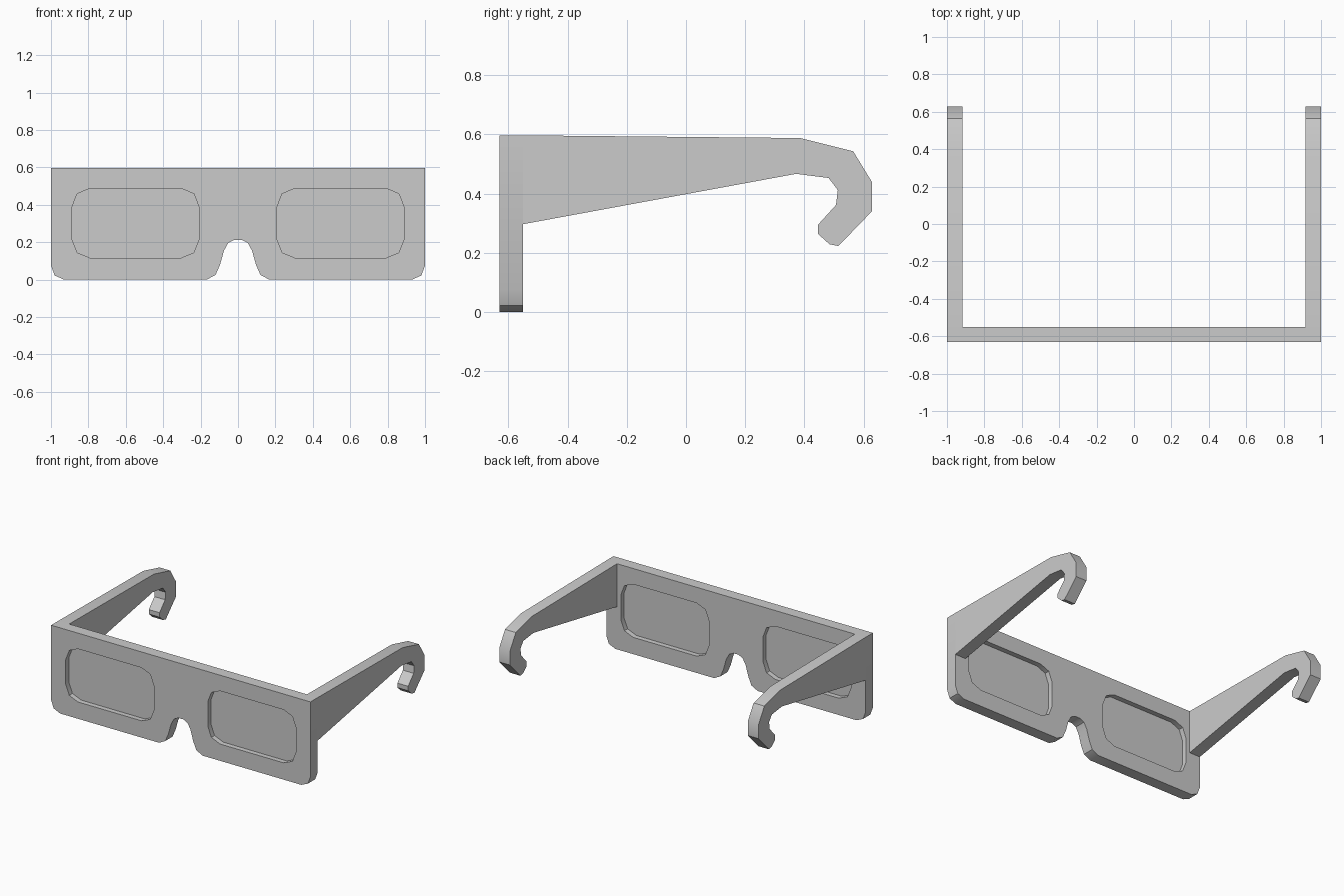
import bpy, bmesh

if "Cube" in bpy.data.objects:
    bpy.data.objects.remove(bpy.data.objects["Cube"])


def mirrored(half):
    """Close a half outline by reflecting it across x = 0."""
    return half + [(-a, b) for a, b in reversed(half)]


def plate(name, loops, place, push):
    """Fill 2D loops (outline plus holes) and extrude them into a solid plate."""
    bm = bmesh.new()
    edges = []
    for loop in loops:
        vs = [bm.verts.new(place(a, b)) for a, b in loop]
        edges += [bm.edges.new((vs[i - 1], vs[i])) for i in range(len(vs))]
    if len(loops) == 1:
        bm.faces.new(vs)
    else:
        bmesh.ops.triangle_fill(bm, use_beauty=True, use_dissolve=False, edges=edges)
    res = bmesh.ops.extrude_face_region(bm, geom=bm.faces[:], use_keep_orig=True)
    moved = [g for g in res["geom"] if isinstance(g, bmesh.types.BMVert)]
    bmesh.ops.translate(bm, verts=moved, vec=push)
    bmesh.ops.recalc_face_normals(bm, faces=bm.faces[:])
    mesh = bpy.data.meshes.new(name)
    bm.to_mesh(mesh)
    bm.free()
    ob = bpy.data.objects.new(name, mesh)
    bpy.context.collection.objects.link(ob)
    bpy.ops.object.select_all(action='DESELECT')
    ob.select_set(True)
    bpy.context.view_layer.objects.active = ob
    bpy.ops.object.shade_smooth_by_angle(angle=0.6)
    return ob


# Front frame outline (right half, from nose to top) and eye opening
frame_half = [(0.02, 0.213), (0.052, 0.197), (0.075, 0.155), (0.096, 0.08),
              (0.12, 0.025), (0.168, 0.0), (0.93, 0.0), (0.98, 0.022),
              (1.0, 0.075), (1.0, 0.597)]
# Eye opening: corner offsets reflected about the opening's centre
cx, cz = 0.548, 0.302
corner = [(0.34, 0.085), (0.312, 0.157), (0.245, 0.185)]
upper = corner + [(-a, b) for a, b in reversed(corner)]
eye = [(cx + a, cz + b) for a, b in upper + [(-a, -b) for a, b in upper]]
eyes = {"right": eye, "left": [(-a, b) for a, b in eye]}

plate("front_frame", [mirrored(frame_half), *eyes.values()],
      lambda a, b: (a, -0.63, b), (0, 0.08, 0))

# Thin lenses set midway through the frame
for side, loop in eyes.items():
    plate("lens_" + side, [loop], lambda a, b: (a, -0.595, b), (0, 0.01, 0))

# Temple arms with hooked ear ends, as (y, z)
arm = [(-0.55, 0.597), (0.385, 0.588), (0.565, 0.543), (0.628, 0.44),
       (0.628, 0.34), (0.515, 0.223), (0.485, 0.229), (0.446, 0.264),
       (0.446, 0.295), (0.507, 0.362), (0.513, 0.412), (0.482, 0.453),
       (0.372, 0.467), (-0.55, 0.297)]
for side, s in (("right", 1), ("left", -1)):
    plate("temple_arm_" + side, [arm], lambda a, b: (s, a, b), (-0.083 * s, 0, 0))
